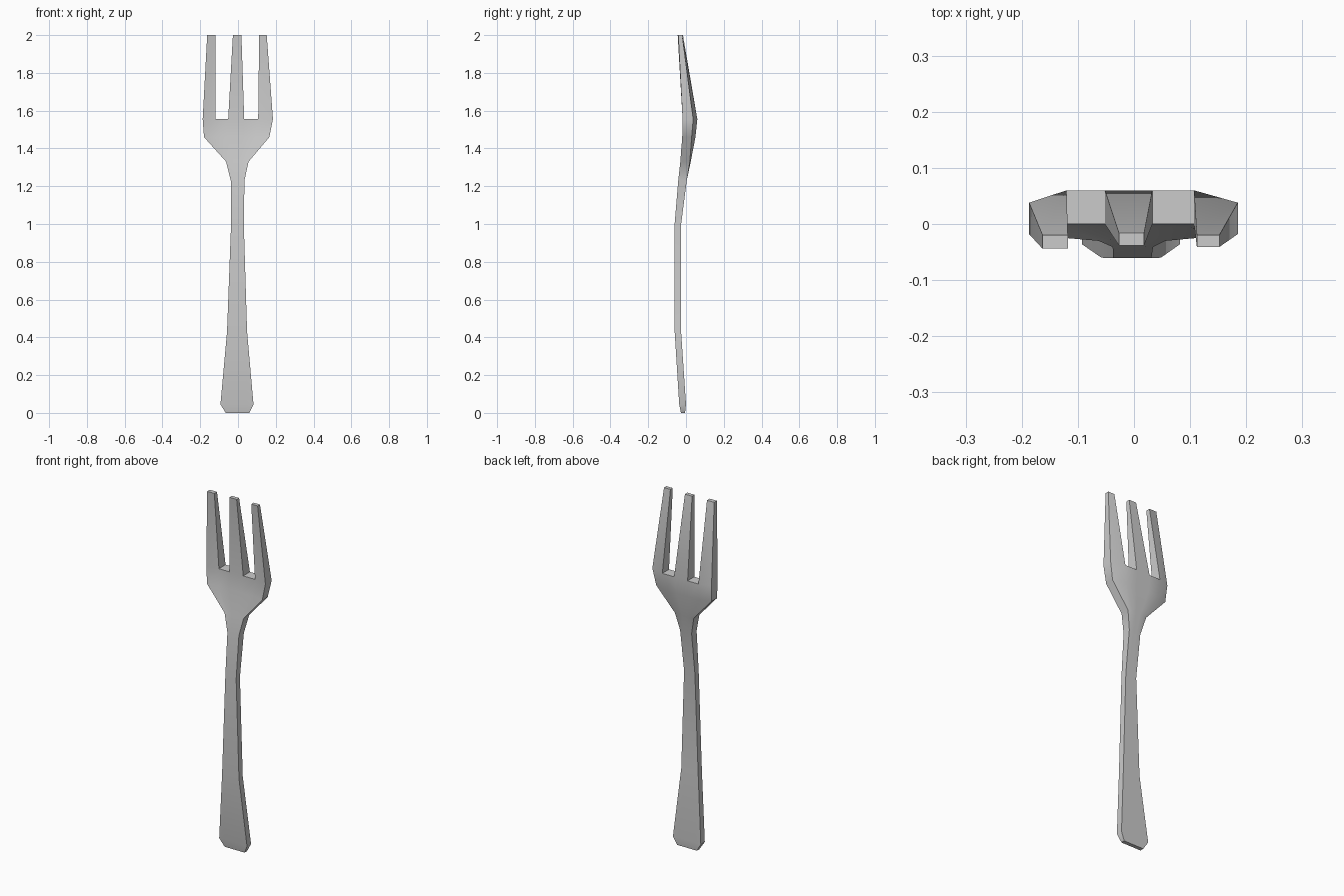
import bpy, bmesh

if "Cube" in bpy.data.objects:
    bpy.data.objects.remove(bpy.data.objects["Cube"])

# Cross-sections up the fork: z, left x, right x,
# front y (edge, middle), back y (edge, middle)
ROWS = [
    (0.00, -0.065, 0.060, -0.027, -0.027, -0.005, -0.005),
    (0.045, -0.093, 0.082, -0.036, -0.036, 0.000, 0.000),
    (0.43, -0.058, 0.048, -0.060, -0.060, -0.026, -0.026),
    (0.99, -0.037, 0.031, -0.061, -0.061, -0.027, -0.027),
    (1.23, -0.038, 0.034, -0.041, -0.041, 0.004, 0.004),
    (1.33, -0.063, 0.056, -0.030, -0.028, 0.020, 0.025),
    (1.46, -0.180, 0.166, -0.020, -0.006, 0.030, 0.050),
    (1.555, -0.187, 0.185, -0.018, 0.000, 0.038, 0.060),
]
# Column positions across the width; gaps 1 and 3 become the slots
COLS = [0.0, 0.18, 0.363, 0.591, 0.79, 1.0]
# Tine tips: left x, right x, front y, back y
TIPS = [(-0.163, -0.118, -0.044, -0.020),
        (-0.027, 0.018, -0.038, -0.016),
        (0.112, 0.152, -0.041, -0.020)]

bm = bmesh.new()


def quad(*v):
    bm.faces.new(v)


def bridge(lo, hi, a, b):
    """Front and back faces between columns a and b of two sections."""
    quad(lo[0][a], lo[0][b], hi[0][b], hi[0][a])
    quad(lo[1][b], lo[1][a], hi[1][a], hi[1][b])


# Handle and bowl
rings = []
for z, xl, xr, fe, fm, be, bk in ROWS:
    front, back = [], []
    for i, t in enumerate(COLS):
        edge = i in (0, 5)
        x = xl + (xr - xl) * t
        front.append(bm.verts.new((x, fe if edge else fm, z)))
        back.append(bm.verts.new((x, be if edge else bk, z)))
    rings.append((front, back))
for lo, hi in zip(rings, rings[1:]):
    for i in range(5):
        bridge(lo, hi, i, i + 1)
    quad(lo[1][0], lo[0][0], hi[0][0], hi[1][0])
    quad(lo[0][5], lo[1][5], hi[1][5], hi[0][5])
base, top = rings[0], rings[-1]
bm.faces.new(base[1] + base[0][::-1])

# Slot floors
for i in (1, 3):
    quad(top[0][i], top[0][i + 1], top[1][i + 1], top[1][i])

# Three tapering tines
for k, (xl, xr, yf, yb) in enumerate(TIPS):
    lo = tuple([side[2 * k], side[2 * k + 1]] for side in top)
    hi = tuple([bm.verts.new((x, y, 2.0)) for x in (xl, xr)] for y in (yf, yb))
    bridge(lo, hi, 0, 1)
    quad(lo[1][0], lo[0][0], hi[0][0], hi[1][0])
    quad(lo[0][1], lo[1][1], hi[1][1], hi[0][1])
    quad(hi[0][0], hi[0][1], hi[1][1], hi[1][0])

bmesh.ops.recalc_face_normals(bm, faces=bm.faces)
mesh = bpy.data.meshes.new("fork")
bm.to_mesh(mesh)
bm.free()
fork = bpy.data.objects.new("fork", mesh)
bpy.context.collection.objects.link(fork)
bpy.context.view_layer.objects.active = fork
fork.select_set(True)
bpy.ops.object.shade_smooth_by_angle(angle=0.6)
